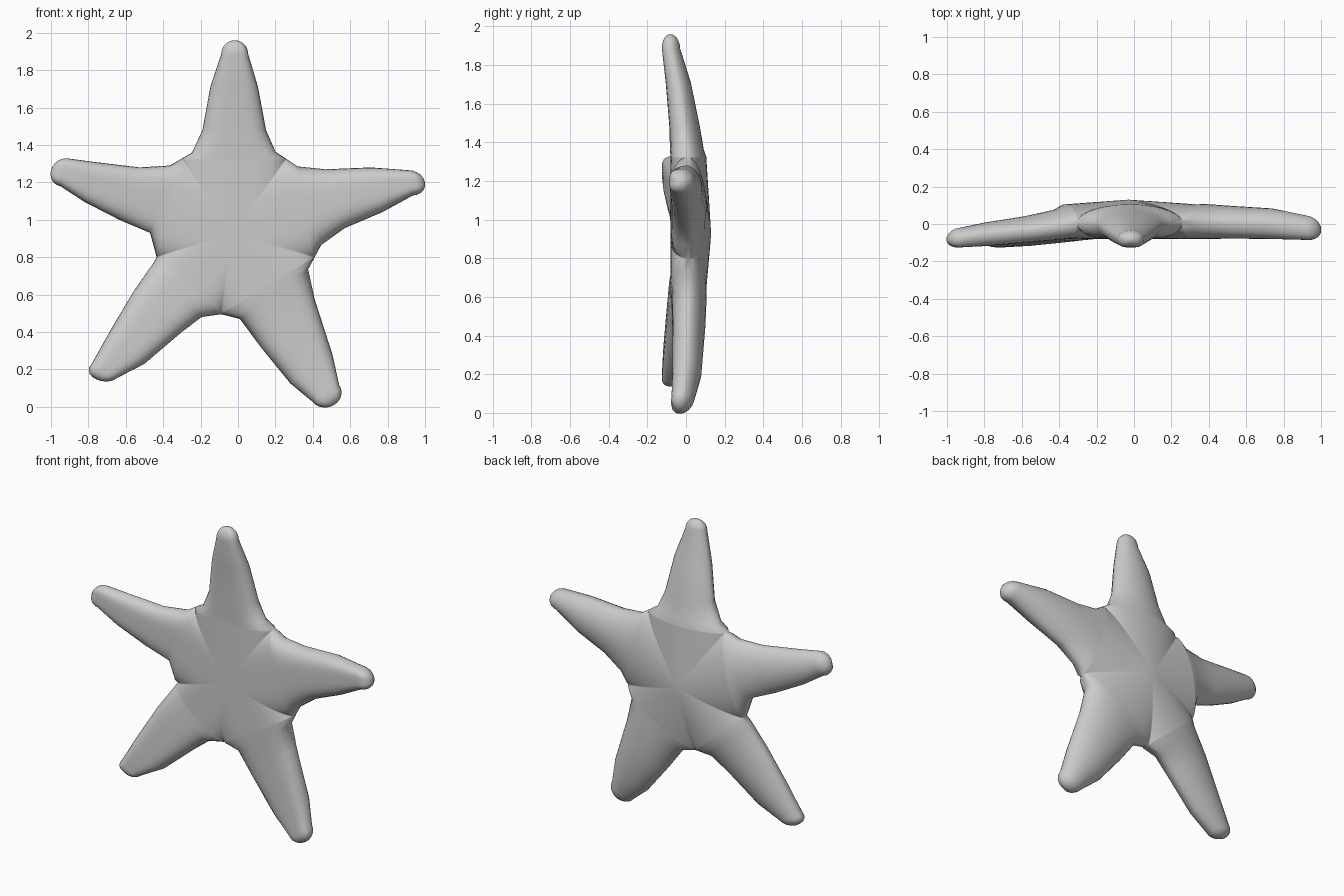
import bpy, bmesh, math
from mathutils import Vector

if "Cube" in bpy.data.objects:
    bpy.data.objects.remove(bpy.data.objects["Cube"])

CENTRE = (-0.03, 0.93, -0.08, 0.13)          # x, z, front y, back y
CHORD = (-0.08, 0.105)                       # depth where each arm meets the body
N = 14                                       # columns across an arm
US = [math.sin(math.pi / 2 * (2 * i / N - 1)) for i in range(N + 1)]

# Notches between arms (x, z), clockwise from upper left
NOTCH = [(-0.305, 1.325), (0.26, 1.325), (0.41, 0.80), (-0.09, 0.495), (-0.435, 0.80)]

# Arms: cross sections (edge a x, z, edge b x, z, front y, back y), then tip (x, z, y)
top_arm = ([(-.245, 1.36, .20, 1.365, -.083, .092), (-.19, 1.48, .15, 1.48, -.086, .072),
            (-.148, 1.71, .107, 1.71, -.105, .025), (-.09, 1.885, .055, 1.885, -.125, -.03)],
           (-.018, 1.96, -.08))
right_arm = ([(.32, 1.285, .445, .865, -.08, .107), (.47, 1.27, .57, .955, -.078, .097),
              (.71, 1.28, .77, 1.04, -.08, .083), (.91, 1.265, .935, 1.13, -.085, .045)],
             (1.0, 1.2, -.03))
lower_right_arm = ([(.375, .735, .01, .47, -.075, .107), (.41, .575, .125, .315, -.07, .1),
                    (.505, .28, .28, .125, -.07, .08), (.54, .12, .395, .03, -.075, .045)],
                   (.515, .01, -.03))
lower_left_arm = ([(-.195, .48, -.455, .765, -.088, .088), (-.30, .40, -.56, .615, -.1, .062),
                   (-.50, .23, -.69, .395, -.118, .022), (-.645, .155, -.785, .225, -.125, -.01)],
                  (-.76, .148, -.075))
left_arm = ([(-.47, .93, -.365, 1.29, -.085, .078), (-.635, 1.0, -.525, 1.28, -.1, .042),
             (-.82, 1.095, -.775, 1.31, -.118, .008), (-.95, 1.18, -.91, 1.328, -.125, -.02)],
            (-1.0, 1.265, -.08))
ARMS = [top_arm, right_arm, lower_right_arm, lower_left_arm, left_arm]


def mix(a, b, t):
    return a + (b - a) * t


def depth(e, front, back, side):
    """Flat front with rounded edge, domed back; e is 0 at the middle and 1 at the rim."""
    mid = (front + back) / 2
    e = min(abs(e), 1.0)
    if side == 0:
        return mix(mid, front, (1 - e ** 4) ** 0.5)
    return mix(mid, back, (1 - e ** 2) ** 0.58)


def section(ax, az, bx, bz, front, back, side):
    return [Vector((mix(ax, bx, (u + 1) / 2), depth(u, front, back, side),
                    mix(az, bz, (u + 1) / 2))) for u in US]


def arm_rows(i, side):
    rows = []
    va, vb = NOTCH[i], NOTCH[(i + 1) % 5]
    # Body wedge from the centre out to the chord between two notches
    for k in range(11):
        s = math.sin(math.pi / 2 * k / 10)
        f, b = mix(CENTRE[2], CHORD[0], s), mix(CENTRE[3], CHORD[1], s)
        row = []
        for u in US:
            w = (u + 1) / 2
            row.append(Vector((mix(CENTRE[0], mix(va[0], vb[0], w), s),
                               depth(u * s, f, b, side),
                               mix(CENTRE[1], mix(va[1], vb[1], w), s))))
        rows.append(row)
    # Tapering arm
    secs, tip = ARMS[i]
    for sec in secs:
        rows.append(section(*sec, side))
    # Rounded tip
    tip_v = Vector((tip[0], tip[2], tip[1]))
    last = rows[-1]
    ax, az, bx, bz, f, b = secs[-1]
    mid = Vector(((ax + bx) / 2, (f + b) / 2, (az + bz) / 2))
    for k in range(1, 6):
        a = math.pi / 2 * k / 5
        c = mid.lerp(tip_v, math.sin(a))
        rows.append([c + (p - mid) * math.cos(a) for p in last])
    return rows


bm = bmesh.new()
for i in range(5):
    for side in (0, 1):
        grid = [[bm.verts.new(p) for p in row] for row in arm_rows(i, side)]
        for r0, r1 in zip(grid, grid[1:]):
            for j in range(N):
                bm.faces.new((r0[j], r0[j + 1], r1[j + 1], r1[j]))
bmesh.ops.remove_doubles(bm, verts=bm.verts, dist=0.0008)
bmesh.ops.recalc_face_normals(bm, faces=bm.faces)
for face in bm.faces:
    face.smooth = True

mesh = bpy.data.meshes.new("starfish")
bm.to_mesh(mesh)
bm.free()
bpy.context.collection.objects.link(bpy.data.objects.new("starfish", mesh))
